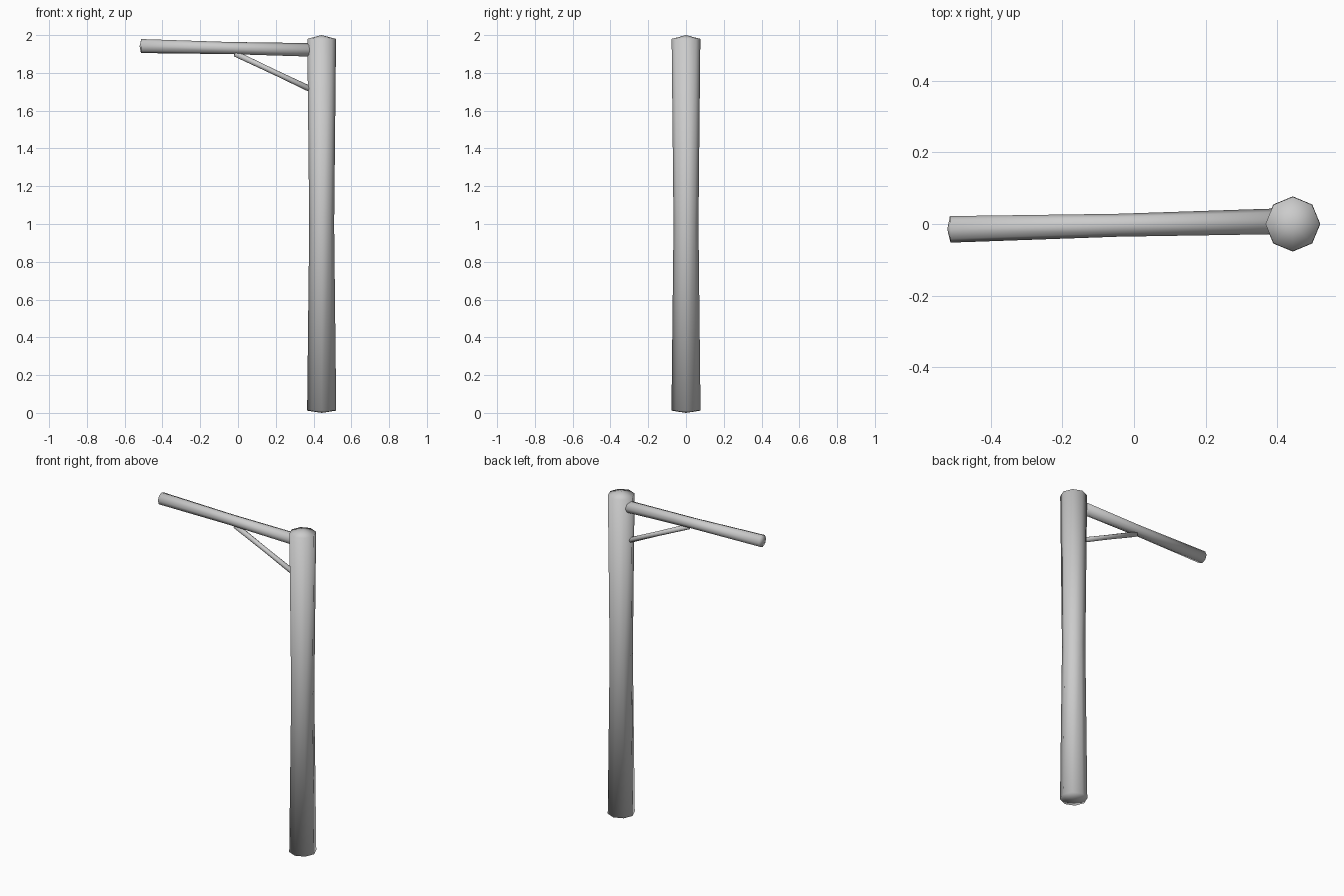
import bpy
import bmesh
from math import cos, sin, tau
from mathutils import Vector

cube = bpy.data.objects.get("Cube")
if cube:
    bpy.data.objects.remove(cube, do_unlink=True)

# One plain grey for everything
GREY = (0.6, 0.6, 0.6, 1)
grey = bpy.data.materials.new("plain grey")
grey.use_nodes = True
grey.diffuse_color = GREY
grey.node_tree.nodes["Principled BSDF"].inputs["Base Color"].default_value = GREY


def pole(name, start, end, radii, dome, sides=8):
    """Eight-sided pole with evenly spaced rings and shallow domed ends."""
    start, end = Vector(start), Vector(end)
    axis = (end - start).normalized()
    side = Vector((1, 0, 0)) if abs(axis.z) > 0.9 else Vector((0, 0, 1))
    side = (side - axis * side.dot(axis)).normalized()
    other = axis.cross(side)
    bm = bmesh.new()
    rings = []
    for i, r in enumerate(radii):
        c = start.lerp(end, i / (len(radii) - 1))
        rings.append([bm.verts.new(c + r * (side * cos(tau * k / sides) + other * sin(tau * k / sides)))
                      for k in range(sides)])
    foot = bm.verts.new(start - axis * dome)
    tip = bm.verts.new(end + axis * dome)
    for k in range(sides):
        n = (k + 1) % sides
        for a, b in zip(rings, rings[1:]):
            bm.faces.new((a[k], a[n], b[n], b[k]))
        bm.faces.new((foot, rings[0][n], rings[0][k]))
        bm.faces.new((tip, rings[-1][k], rings[-1][n]))
    bmesh.ops.recalc_face_normals(bm, faces=bm.faces)
    for f in bm.faces:
        f.smooth = True
    mesh = bpy.data.meshes.new(name)
    bm.to_mesh(mesh)
    bm.free()
    mesh.materials.append(grey)
    obj = bpy.data.objects.new(name, mesh)
    bpy.context.collection.objects.link(obj)
    return obj


# Upright post, slightly waisted at mid height
pole("post", (0.443, 0, 0.012), (0.443, 0, 1.98), (0.077, 0.066, 0.076), 0.02).data.transform
# Cross arm, waisted in the same way
pole("cross_arm", (0.42, 0.008, 1.921), (-0.513, -0.015, 1.942), (0.036, 0.032, 0.037), 0.008)
# Thin diagonal brace under the arm
pole("brace", (0.41, 0.002, 1.701), (-0.015, -0.003, 1.902), (0.016, 0.014, 0.016), 0.004)

# Rest the foot of the post exactly on the ground
post = bpy.data.objects["post"]
for v in post.data.vertices:
    v.co.z = max(v.co.z, 0)
